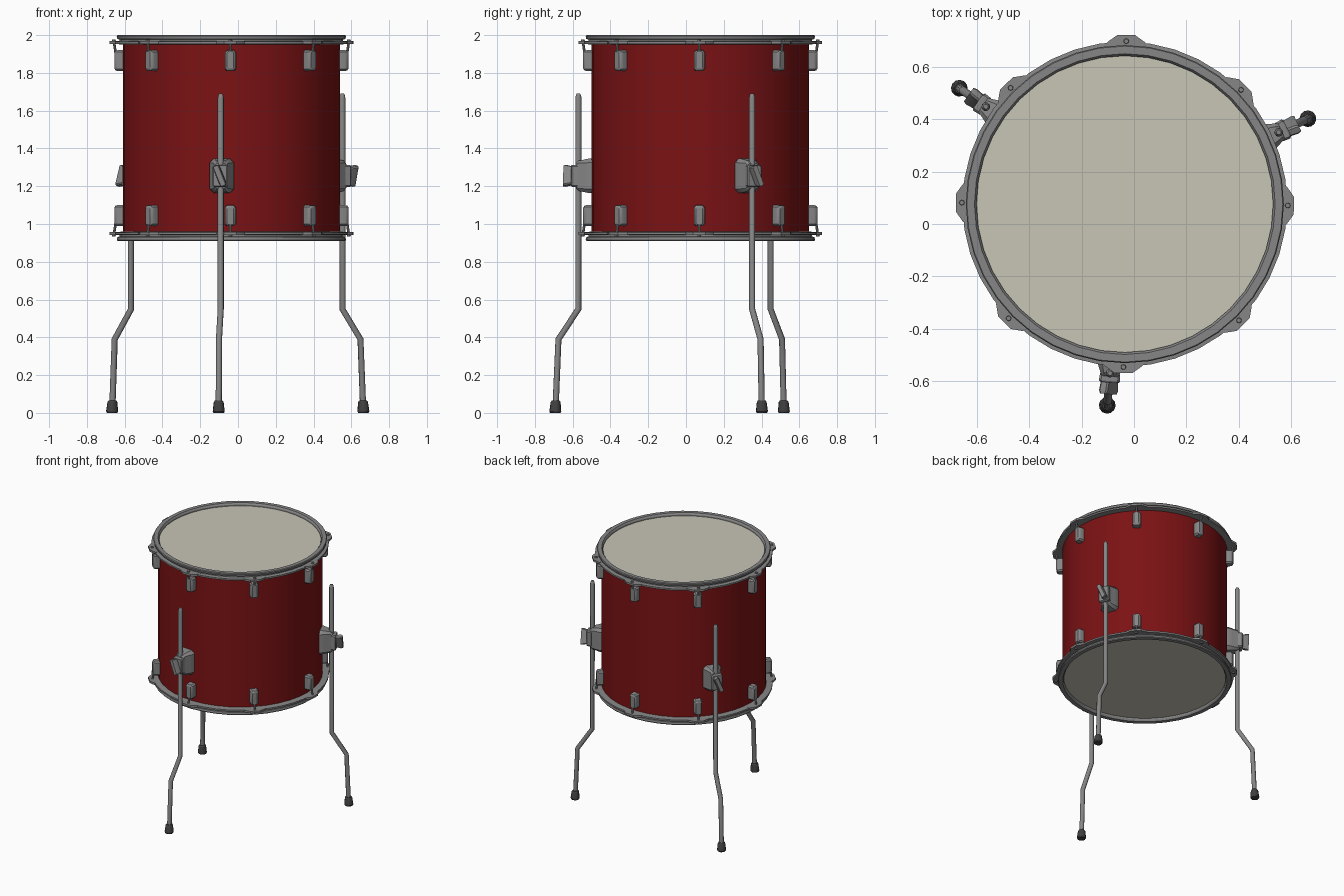
import bpy, bmesh, math
from mathutils import Matrix, Vector

if "Cube" in bpy.data.objects:
    bpy.data.objects.remove(bpy.data.objects["Cube"])

CENTRE = Vector((-0.035, 0.076, 0))
MID_Z = 1.455                      # the drum is symmetric about this height
SEG = 40


def material(name, rgb):
    m = bpy.data.materials.new(name)
    m.diffuse_color = (*rgb, 1)
    m.use_nodes = True
    m.node_tree.nodes["Principled BSDF"].inputs["Base Color"].default_value = m.diffuse_color
    return m


RED = material("red lacquer", (0.2, 0.006, 0.007))
METAL = material("grey metal", (0.24, 0.24, 0.24))
SKIN = material("cream drum skin", (0.58, 0.56, 0.47))
RUBBER = material("dark rubber", (0.05, 0.05, 0.05))


def place(angle=0, flip=False):
    """Local x points outward from the drum axis; flip mirrors top to bottom."""
    m = Matrix.Translation(CENTRE) @ Matrix.Rotation(math.radians(angle), 4, 'Z')
    if flip:
        m = (Matrix.Translation((0, 0, MID_Z)) @ Matrix.Diagonal((1, 1, -1, 1))
             @ Matrix.Translation((0, 0, -MID_Z)) @ m)
    return m


def loft(name, rings, mat, matrix, caps=True, closed=False, smooth=30):
    """Skin a row of equal-sized point rings."""
    bm = bmesh.new()
    vs = [[bm.verts.new(matrix @ Vector(p)) for p in r] for r in rings]
    n = len(rings[0])
    pairs = list(zip(vs, vs[1:])) + ([(vs[-1], vs[0])] if closed else [])
    for a, b in pairs:
        for i in range(n):
            j = (i + 1) % n
            bm.faces.new((a[i], a[j], b[j], b[i]))
    if caps and not closed:
        bm.faces.new(vs[0])
        bm.faces.new(vs[-1])
    bmesh.ops.recalc_face_normals(bm, faces=bm.faces)
    me = bpy.data.meshes.new(name)
    bm.to_mesh(me)
    bm.free()
    me.materials.append(mat)
    ob = bpy.data.objects.new(name, me)
    bpy.context.collection.objects.link(ob)
    bpy.ops.object.select_all(action='DESELECT')
    bpy.context.view_layer.objects.active = ob
    ob.select_set(True)
    bpy.ops.object.shade_smooth_by_angle(angle=math.radians(smooth))
    return ob


def circle(r, z, n=SEG, x=0):
    return [(x + r * math.cos(math.tau * i / n), r * math.sin(math.tau * i / n), z)
            for i in range(n)]


def octagon(x, w, h, z, cut=0.35):
    """Chamfered rectangle facing outward, half width w, half height h."""
    c = w * cut
    return [(x, sy * a, z + sz * b) for sy, sz, a, b in (
        (1, 1, w, h - c), (1, 1, w - c, h), (-1, 1, w - c, h), (-1, 1, w, h - c),
        (-1, -1, w, h - c), (-1, -1, w - c, h), (1, -1, w - c, h), (1, -1, w, h - c))]


def tube(name, path, radii, mat, matrix, n=10):
    """Round tube along a path of (outward, height) points."""
    pts = [Vector((x, 0, z)) for x, z in path]
    rings = []
    for i, p in enumerate(pts):
        t0 = (p - pts[i - 1]).normalized() if i else Vector()
        t1 = (pts[i + 1] - p).normalized() if i < len(pts) - 1 else Vector()
        side = (t0 + t1).normalized().cross(Vector((0, 1, 0)))
        rings.append([p + radii[i] * (side * math.cos(math.tau * k / n)
                      + Vector((0, math.sin(math.tau * k / n), 0))) for k in range(n)])
    return loft(name, rings, mat, matrix, smooth=40)


# Shell
loft("shell", [circle(0.575, 0.945), circle(0.575, 1.965)], RED, place(), caps=False)

# Hoop cross-section: rolled rim, neck and lower flange
HOOP = [(0.566, 1.962), (0.566, 1.988), (0.574, 2.0), (0.603, 2.0), (0.607, 1.994),
        (0.604, 1.980), (0.592, 1.976), (0.592, 1.969), (0.620, 1.966),
        (0.620, 1.954), (0.577, 1.950)]

for side, flip in (("top", False), ("bottom", True)):
    m = place(0, flip)
    # Drum skin and hoop
    loft(side + "_skin", [circle(0.570, 1.968), circle(0.570, 1.978)], SKIN, m)
    loft(side + "_hoop", [circle(r, z) for r, z in HOOP], METAL, m, closed=True)

    for k in range(8):
        m = place(k * 45 - 0.5, flip)
        tag = f"{side}_{k + 1}"
        # Hoop ear
        ear = [(0.595, -0.085), (0.618, -0.072), (0.645, -0.034),
               (0.645, 0.034), (0.618, 0.072), (0.595, 0.085)]
        loft("hoop_ear_" + tag, [[(x, y, z) for x, y in ear] for z in (1.953, 1.968)],
             METAL, m)
        # Tension rod with its head
        loft("tension_rod_" + tag,
             [circle(0.007, 1.90, 8, 0.612), circle(0.007, 1.966, 8, 0.622)], METAL, m)
        loft("rod_head_" + tag,
             [circle(0.011, 1.964, 8, 0.622), circle(0.009, 1.977, 8, 0.622)], METAL, m)
        # Lug
        loft("lug_" + tag,
             [octagon(0.567, 0.029, 0.055, 1.865), octagon(0.602, 0.029, 0.055, 1.865),
              octagon(0.613, 0.025, 0.053, 1.866), octagon(0.620, 0.017, 0.045, 1.868)],
             METAL, m)

# Three legs with their brackets
for k, angle in enumerate((-95, 25, 145)):
    m = place(angle)
    tag = str(k + 1)
    tube("leg_" + tag,
         [(0.648, 1.69), (0.648, 1.68), (0.648, 1.665), (0.648, 0.55),
          (0.754, 0.39), (0.769, 0.04)],
         [0.009, 0.014, 0.0165, 0.0165, 0.0165, 0.0165], METAL, m)
    loft("rubber_foot_" + tag,
         [circle(0.028, 0.0, 12, 0.771), circle(0.032, 0.008, 12, 0.771),
          circle(0.026, 0.058, 12, 0.769), circle(0.020, 0.066, 12, 0.769)], RUBBER, m)
    loft("bracket_base_" + tag,
         [octagon(0.562, 0.064, 0.092, 1.255), octagon(0.585, 0.064, 0.092, 1.255),
          octagon(0.610, 0.052, 0.087, 1.255), octagon(0.645, 0.038, 0.080, 1.255),
          octagon(0.660, 0.032, 0.066, 1.255)], METAL, m)
    loft("clamp_" + tag,
         [octagon(0.650, 0.038, 0.058, 1.255, 0.2), octagon(0.678, 0.040, 0.058, 1.255, 0.2),
          octagon(0.684, 0.034, 0.054, 1.255, 0.2)], METAL, m)
    # Slanted wing screw
    tilt = (Matrix.Translation((0, 0, 1.255)) @ Matrix.Rotation(math.radians(22), 4, 'X'))
    loft("wing_screw_" + tag,
         [octagon(0.680, 0.017, 0.050, 0), octagon(0.715, 0.018, 0.058, 0),
          octagon(0.728, 0.013, 0.056, 0)], METAL, m @ tilt)
